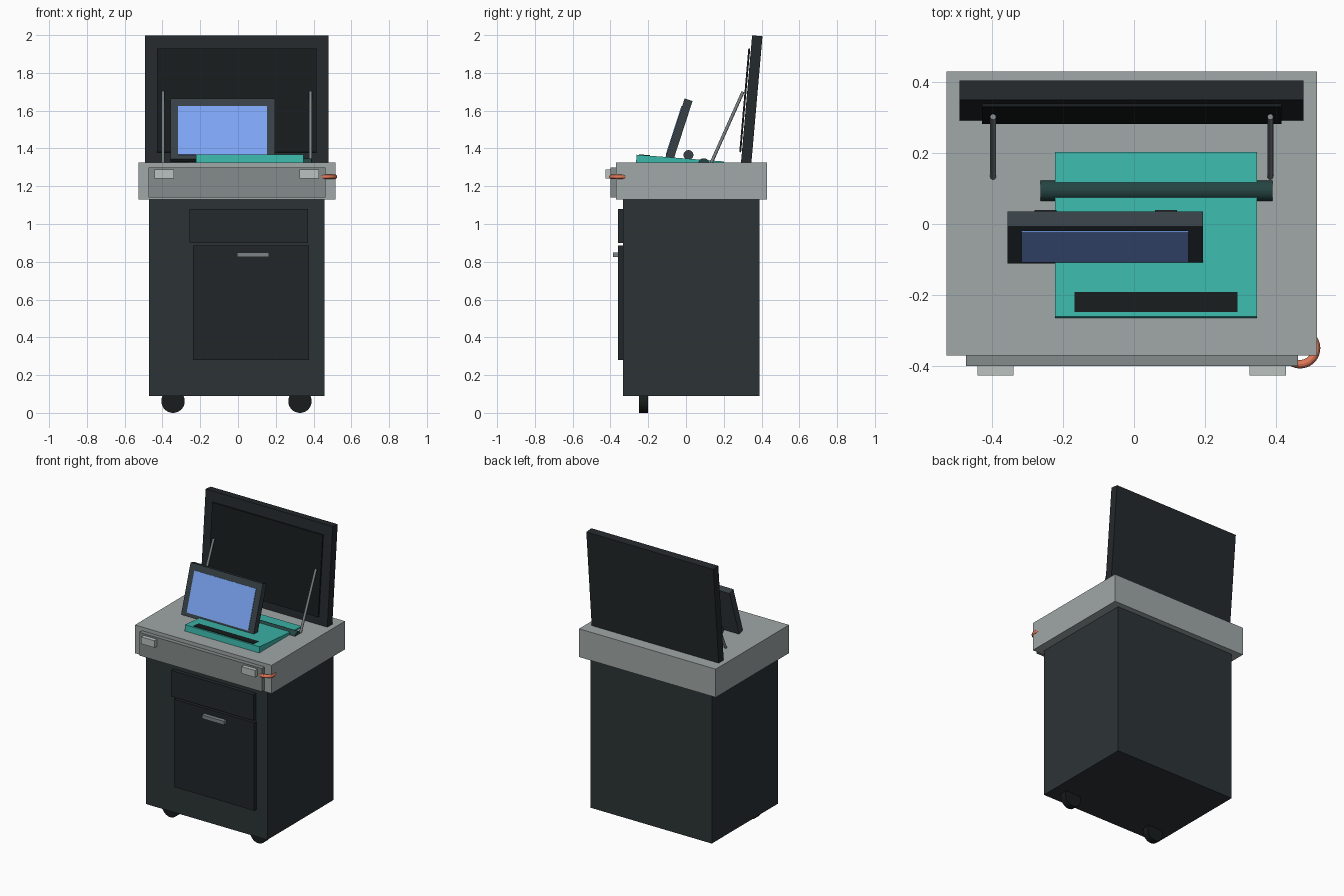
import bpy
from math import radians, atan2, hypot, pi

if "Cube" in bpy.data.objects:
    bpy.data.objects.remove(bpy.data.objects["Cube"])


def material(name, rgb):
    lin = [((c / 255 + 0.055) / 1.055) ** 2.4 for c in rgb]
    m = bpy.data.materials.new(name)
    m.diffuse_color = (*lin, 1)
    m.use_nodes = True
    m.node_tree.nodes["Principled BSDF"].inputs["Base Color"].default_value = m.diffuse_color
    return m


charcoal = material("charcoal", (44, 51, 54))
door_dark = material("door_dark", (33, 38, 41))
lid_dark = material("lid_dark", (36, 41, 44))
black = material("black", (23, 28, 29))
slate = material("slate", (56, 65, 70))
light = material("light_grey", (160, 168, 167))
mid = material("mid_grey", (132, 140, 139))
pale = material("pale_grey", (186, 194, 192))
metal = material("metal", (125, 132, 134))
teal = material("teal", (60, 184, 172))
dark_teal = material("dark_teal", (36, 68, 66))
blue = material("screen_blue", (125, 165, 245))
orange = material("orange", (225, 120, 88))


def finish(name, mat, smooth=False):
    ob = bpy.context.object
    ob.name = name
    ob.data.materials.append(mat)
    if smooth:
        bpy.ops.object.shade_smooth_by_angle()
    return ob


def box(name, mat, x, y, z):
    """Upright box given by its (min, max) on each axis."""
    bpy.ops.mesh.primitive_cube_add(size=1, location=[sum(a) / 2 for a in (x, y, z)])
    bpy.context.object.scale = [a[1] - a[0] for a in (x, y, z)]
    bpy.ops.object.transform_apply(location=False, rotation=False)
    return finish(name, mat)


def tilted(name, mat, x, centre, depth, height, angle):
    """Box tilted about x; centre is its (y, z)."""
    ob = box(name, mat, x, (-depth / 2, depth / 2), (-height / 2, height / 2))
    ob.location.y, ob.location.z = centre
    ob.rotation_euler.x = radians(angle)
    return ob


def cylinder(name, mat, loc, r, length, rot, sides=32):
    bpy.ops.mesh.primitive_cylinder_add(vertices=sides, radius=r, depth=length,
                                        location=loc, rotation=rot)
    return finish(name, mat, True)


# Cabinet, door, drawer and counter
box("cabinet", charcoal, (-0.47, 0.457), (-0.333, 0.39), (0.09, 1.13))
box("counter", light, (-0.528, 0.516), (-0.37, 0.43), (1.13, 1.325))
box("counter_front_panel", mid, (-0.474, 0.462), (-0.4, -0.365), (1.14, 1.3))
box("door", door_dark, (-0.238, 0.376), (-0.36, -0.33), (0.28, 0.887))
box("drawer_front", lid_dark, (-0.258, 0.37), (-0.36, -0.33), (0.9, 1.08))
box("door_handle", metal, (-0.005, 0.163), (-0.386, -0.358), (0.825, 0.85))

# Clasps, wheels and struts on both sides
for side, cx, wx, sx in (("left", -0.39, -0.344, -0.397), ("right", 0.377, 0.328, 0.384)):
    box(side + "_clasp", pale, (cx - 0.051, cx + 0.051), (-0.427, -0.398), (1.24, 1.288))
    cylinder(side + "_wheel", black, (wx, -0.225, 0.062), 0.062, 0.045, (pi / 2, 0, 0))
    (y0, z0), (y1, z1) = (0.133, 1.322), (0.302, 1.7)
    cylinder(side + "_lid_strut", metal, (sx, (y0 + y1) / 2, (z0 + z1) / 2), 0.0085,
             hypot(y1 - y0, z1 - z0), (-atan2(y1 - y0, z1 - z0), 0, 0), 16)

# Ring hooked through the front right corner
bpy.ops.mesh.primitive_torus_add(location=(0.468, -0.35, 1.25), major_radius=0.045,
                                 minor_radius=0.012, major_segments=40, minor_segments=12)
finish("cable_ring", orange, True)

# Raised lid with inner panel
tilted("lid", lid_dark, (-0.492, 0.478), (0.348, 1.66), 0.055, 0.675, -5)
tilted("lid_inner_panel", black, (-0.428, 0.415), (0.311, 1.655), 0.01, 0.552, -5)

# Monitor with screen and hinges
tilted("monitor", slate, (-0.357, 0.195), (-0.0385, 1.497), 0.044, 0.338, -18)
tilted("screen", blue, (-0.317, 0.154), (-0.062, 1.495), 0.008, 0.272, -18)
for i, hx in enumerate((-0.25, 0.09)):
    cylinder(f"monitor_hinge_{i + 1}", slate, (hx, 0.013, 1.365), 0.026, 0.062, (0, pi / 2, 0))

# Sloping tray with dark strip and roller
tilted("tray", teal, (-0.222, 0.347), (-0.031, 1.328), 0.465, 0.042, 0).rotation_euler.x = radians(-4.4)
tilted("tray_strip", black, (-0.167, 0.292), (-0.22, 1.3625), 0.056, 0.008, -4.4)
cylinder("tray_roller", dark_teal, (0.063, 0.094, 1.318), 0.03, 0.654, (0, pi / 2, 0))
